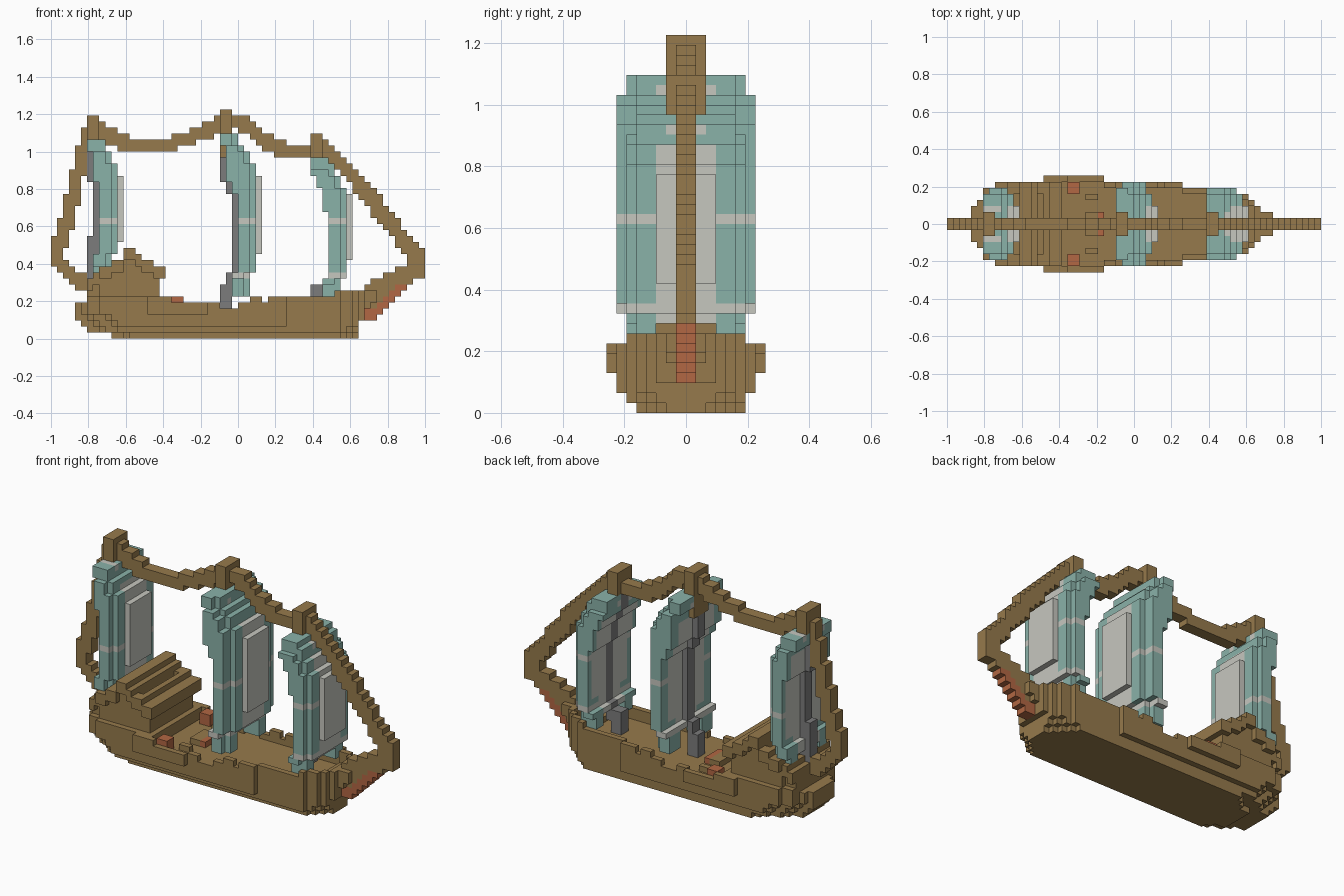
import bpy, bmesh, math
from mathutils import Vector

if "Cube" in bpy.data.objects:
    bpy.data.objects.remove(bpy.data.objects["Cube"])

U = 2 / 62  # edge length of one block


def material(name, rgb):
    lin = [((c / 255 + 0.055) / 1.055) ** 2.4 for c in rgb] + [1]
    m = bpy.data.materials.new(name)
    m.use_nodes = True
    m.diffuse_color = lin
    m.node_tree.nodes["Principled BSDF"].inputs["Base Color"].default_value = lin
    return m


WOOD, RED, TEAL, CLOTH, GREY = range(5)
MATS = [material("wood brown", (150, 122, 76)), material("brick red", (178, 103, 67)),
        material("sail teal", (138, 178, 169)), material("sail cloth", (198, 199, 191)),
        material("mast grey", (124, 124, 124))]


def box(cells, x, y, z, mat):
    """Fill an inclusive block range."""
    for i in range(x[0], x[1] + 1):
        for j in range(y[0], y[1] + 1):
            for k in range(z[0], z[1] + 1):
                cells[i, j, k] = mat


# The six directions with the corners of each block face
SIDES = []
for axis in range(3):
    for s in (0, 1):
        a, b = (axis + 1) % 3, (axis + 2) % 3
        corners = []
        for p, q in ((0, 0), (1, 0), (1, 1), (0, 1)):
            c = [0, 0, 0]
            c[axis], c[a], c[b] = s, p, q
            corners.append(tuple(c))
        d = [0, 0, 0]
        d[axis] = 2 * s - 1
        SIDES.append((tuple(d), corners if s else corners[::-1]))


def build(name, cells):
    """Skin the outside of a set of blocks and merge the flat areas."""
    bm = bmesh.new()
    verts = {}
    for (i, j, k), mat in cells.items():
        for d, corners in SIDES:
            if (i + d[0], j + d[1], k + d[2]) in cells:
                continue
            ring = []
            for c in corners:
                key = (i + c[0], j + c[1], k + c[2])
                if key not in verts:
                    verts[key] = bm.verts.new(((key[0] - 31) * U, key[1] * U, key[2] * U))
                ring.append(verts[key])
            bm.faces.new(ring).material_index = mat
    bmesh.ops.dissolve_limit(bm, angle_limit=0.01, verts=bm.verts[:], edges=bm.edges[:],
                             delimit={'MATERIAL'})
    me = bpy.data.meshes.new(name)
    bm.to_mesh(me)
    bm.free()
    for m in MATS:
        me.materials.append(m)
    ob = bpy.data.objects.new(name, me)
    bpy.context.collection.objects.link(ob)


def lookup(table, x):
    """Values of the last entry that starts at or before x."""
    return [entry[1:] for entry in table if entry[0] <= x][-1]


# Hull: half width along the length, narrowed and shortened towards the keel
PLAN = [(4, 3), (5, 4), (6, 6), (8, 7), (16, 8), (26, 7), (39, 6), (48, 5), (50, 4), (51, 3), (52, 2), (54, 1)]
LAYER = [(10, 50, 5), (6, 50, 6), (5, 50, 7), (4, 51, 7), (4, 51, 8), (4, 52, 8), (6, 53, 8), (6, 53, 7)]

hull = {}
for k, (first, last, widest) in enumerate(LAYER):
    for i in range(first, last + 1):
        w = min(lookup(PLAN, i)[0], widest)
        if k < 4:  # rounded stern below the waterline
            w = min(w, 3 + (i - first) * 2 // 3)
        if k < 3:  # rounded bow
            w = min(w, 2 + k + last - i)
        if k < 5 or (k < 7 and i <= 18) or (k < 6 and i >= 48):
            box(hull, (i, i), (-w, w - 1), (k, k), WOOD)
        elif (k == 5 and not 28 <= i <= 30) or (k == 6 and (i < 20 or i > 35)) or (k == 7 and i > 46):
            for j in (-w, w - 1):  # rails
                hull[i, j, k] = WOOD
            if i > 50:
                box(hull, (i, i), (-w, w - 1), (k, k), WOOD)
box(hull, (14, 46), (5, 5), (0, 0), WOOD)
for y in (6, -7):
    box(hull, (33, 34), (y, y), (5, 6), WOOD)
for y in (4, -5):
    box(hull, (23, 24), (y, y), (5, 5), WOOD)
box(hull, (23, 24), (-2, 1), (5, 5), WOOD)
build("hull", hull)

# Deck hatches
hatches = {}
for j in (-7, 5):
    box(hatches, (20, 21), (j, j + 1), (5, 6), RED)
box(hatches, (25, 25), (-2, 1), (5, 5), RED)
build("deck_hatches", hatches)

# Stern cabin under a stepped, arched roof
cabin = {}
for n, top in enumerate([10, 11, 12, 12, 13, 13, 15, 15, 14, 13, 13, 12, 12]):
    i = 6 + n
    w = 6 if i < 8 else 7
    box(cabin, (i, i), (-w, w - 1), (top - 2, top - 1), WOOD)
    if i < 18:
        box(cabin, (i, i), (1 - w, w - 2), (7, top - 1), WOOD)
for i in (11, 15):  # grooves between roof slats
    for j in range(-5, 5):
        top = max(k for (a, b, k) in cabin if a == i and b == j)
        del cabin[i, j, top]
build("stern_cabin", cabin)

# Rigging: a square rope running from the stern over the mast heads to the bow
PATH = [(5, 8), (3, 9), (0, 12), (0, 14), (1, 16), (2, 20), (3, 24), (4, 29), (5, 32), (6, 34), (8, 33),
        (10, 32), (12, 31), (18, 31), (21, 32), (24, 33), (26, 34), (28, 35), (30, 35), (32, 34),
        (34, 32), (36, 31), (38, 30), (42, 30), (44, 31), (46, 29), (48, 27), (50, 25), (53, 21),
        (56, 17), (58, 14.5), (60, 12), (60, 10), (58, 10)]
rigging = {}
for a, b in zip(PATH, PATH[1:]):
    a, b = Vector(a), Vector(b)
    steps = math.ceil((b - a).length * 3)
    for s in range(steps + 1):
        p = a.lerp(b, s / steps)
        i, k = math.floor(p.x + 0.5), math.floor(p.y + 0.5)
        box(rigging, (i, i + 1), (-1, 0), (k, k + 1), WOOD)
build("rigging", rigging)

# Bowsprit with a red underside
bowsprit = {}
for i in range(52, 60):
    low = 3 + (i - 52) * 5 // 6
    if i < 59:
        box(bowsprit, (i, i), (-1, 0), (low, min(low + 1, 8)), RED)
    box(bowsprit, (i, i), (-1, 0), (min(low + 2, 9), 8 + (i - 51) // 2), WOOD)
build("bowsprit", bowsprit)

# Masts and sails. Each has its foot column, sail height range, half width, top of the
# plain cloth, mast set-back, mast head range, foot range and billow (height, back, front).
RIGS = [("aft", 6, (10, 33), 6, 30, 1, (33, 36), (7, 16),
         [(10, 7, 9), (14, 8, 10), (26, 7, 10), (29, 7, 9), (31, 6, 8)]),
        ("main", 28, (7, 34), 7, 29, 1, (30, 37), (5, 8),
         [(7, 30, 32), (11, 31, 33), (24, 30, 33), (26, 29, 33), (29, 29, 32), (31, 29, 31), (32, 28, 30)]),
        ("fore", 43, (7, 30), 6, 27, 0, (30, 33), (5, 8),
         [(7, 45, 47), (10, 46, 48), (21, 45, 48), (25, 44, 47), (27, 43, 46), (29, 43, 45)])]
for name, x0, (low, high), width, cloth_top, setback, head, foot, billow in RIGS:
    sail, mast, mast_head = {}, {}, {}
    for k in range(low, high):
        t = (k - low + 0.5) / (high - low)
        back, front = lookup(billow, k)
        w = width - 1 if t > 0.93 or t < 0.1 else width
        for j in range(-w, w):
            side = j if j >= 0 else -1 - j
            if side < 3 and t < 0.1:
                continue
            cloth = (side < 3 and k < cloth_top) or k in (10, 19) or (side, k) in ((2, 32), (1, 28))
            box(sail, (back, front - (side >= 5)), (j, j), (k, k), CLOTH if cloth else TEAL)
            # Plain lining on the back
            if side < 5 and 0.2 < t < 0.85:
                sail[back, j, k] = CLOTH
            # Billowing centre panel
            if side < 3 and 0.25 < t < 0.74:
                sail[front + 1, j, k] = CLOTH
        mast_x = max(x0, back - setback)
        box(mast, (mast_x, mast_x), (-1, 0), (k, k), GREY)
    box(mast, (x0, x0 + 1), (-1, 0), foot, GREY)
    box(mast_head, (x0, x0 + 1), (-2, 1), head, WOOD)
    for c in list(sail):
        if c in mast_head or c in mast:
            del sail[c]
    for c in list(mast):
        if c in mast_head:
            del mast[c]
    build(name + "_sail", sail)
    build(name + "_mast", mast)
    build(name + "_mast_head", mast_head)
